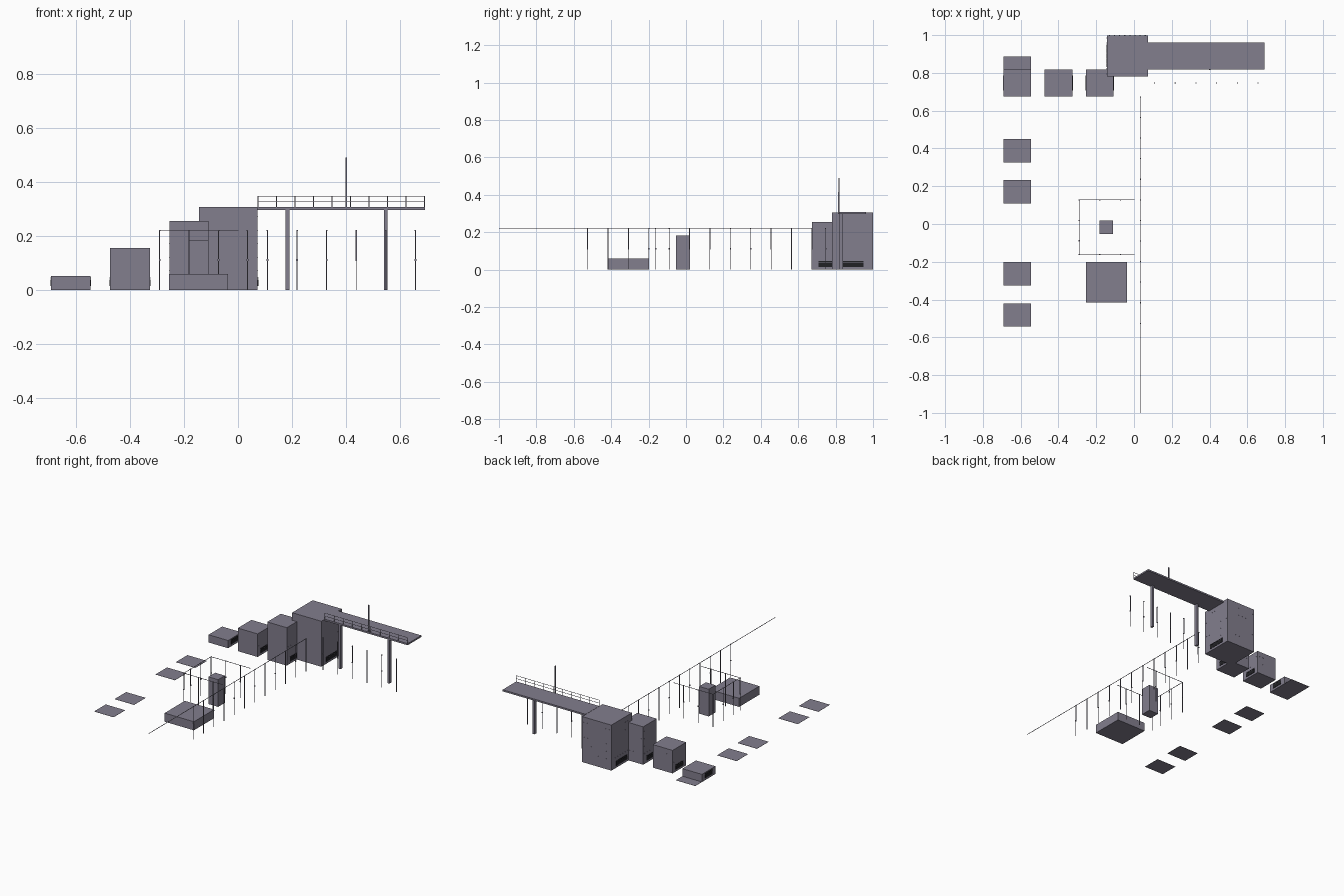
import bpy, bmesh, math
from mathutils import Vector

if "Cube" in bpy.data.objects:
    bpy.data.objects.remove(bpy.data.objects["Cube"])


def material(name, rgb):
    m = bpy.data.materials.new(name)
    m.diffuse_color = (*rgb, 1)
    m.use_nodes = True
    m.node_tree.nodes["Principled BSDF"].inputs["Base Color"].default_value = m.diffuse_color
    return m


GREY = material("concrete grey", (0.225, 0.21, 0.27))
DARK = material("near black", (0.015, 0.015, 0.018))


def boxes(name, specs, mat):
    """One object from many (x0, x1, y0, y1, z0, z1) boxes."""
    bm = bmesh.new()
    for x0, x1, y0, y1, z0, z1 in specs:
        vs = bmesh.ops.create_cube(bm, size=1)["verts"]
        for v in vs:
            v.co = ((x0, x1)[v.co.x > 0], (y0, y1)[v.co.y > 0], (z0, z1)[v.co.z > 0])
    me = bpy.data.meshes.new(name)
    bm.to_mesh(me)
    bm.free()
    me.materials.append(mat)
    ob = bpy.data.objects.new(name, me)
    bpy.context.collection.objects.link(ob)
    return ob


def post(x, y, z0, z1, r):
    return (x - r, x + r, y - r, y + r, z0, z1)


def building(name, x0, x1, y0, y1, h):
    boxes(name, [(x0, x1, y0, y1, 0, h)], GREY)
    # dark louvred doors low on both x sides
    cy, hw, t = (y0 + y1) / 2, (y1 - y0) * 0.27, 0.002
    doors = []
    for a, b in ((x0 - t, x0), (x1, x1 + t)):
        doors += [(a, b, cy - hw, cy + hw, 0.014, 0.038),
                  (a, b, cy - hw, cy + hw, 0.041, 0.046)]
    boxes(name + "_doors", doors, DARK)
    # rows of small, nearly flush window ledges
    ledges = []
    n = max(4, round((y1 - y0) / 0.028))
    t, w, s = 0.0006, 0.003, 0.001
    for r in range(int((h - 0.03) / 0.05)):
        z = 0.07 + 0.05 * r
        for i in range(n):
            f = (i + 0.5) / n
            y, x = y0 + (y1 - y0) * f, x0 + (x1 - x0) * f
            ledges += [(x0 - t, x0, y - w, y + w, z - s, z + s),
                       (x1, x1 + t, y - w, y + w, z - s, z + s),
                       (x - w, x + w, y1, y1 + t, z - s, z + s)]
    if ledges:
        boxes(name + "_window_ledges", ledges, GREY)


# row of stepped buildings
building("low_building", -0.691, -0.546, 0.674, 0.818, 0.052)
building("medium_building", -0.473, -0.326, 0.674, 0.818, 0.155)
building("tall_building", -0.254, -0.109, 0.674, 0.818, 0.255)
building("main_building", -0.144, 0.073, 0.781, 0.9992, 0.306)

# raised deck with columns
boxes("deck", [(0.073, 0.691, 0.817, 0.962, 0.296, 0.307)], GREY)
boxes("deck_columns", [(x - 0.007, x + 0.007, 0.819, 0.839, 0, 0.297)
                       for x in (0.183, 0.547)], GREY)

# railing on the front edge
r = 0.001
rail = [(0.073, 0.691, 0.818 - r, 0.818 + r, z - r, z + r) for z in (0.327, 0.347)]
rail += [post(0.074 + i * (0.616 / 9), 0.818, 0.305, 0.347, r) for i in range(10)]
boxes("deck_railing", rail, GREY)

# mast
boxes("mast", [post(0.401, 0.817, 0.297, 0.415, 0.003),
               post(0.401, 0.817, 0.415, 0.49, 0.0025)], GREY)

# courtyard blocks
boxes("small_tower", [(-0.182, -0.11, -0.054, 0.018, 0, 0.183)], GREY)
boxes("low_block", [(-0.255, -0.037, -0.416, -0.201, 0, 0.058)], GREY)

# thin ground pads
boxes("ground_pads", [(-0.691, -0.546, y, y + 0.123, 0, 0.001)
                      for y in (0.765, 0.326, 0.109, -0.325, -0.543)], GREY)

# wire posts: thin shaft with a collar half way and a cap
spots = [(0.035, 0.673 - i * 0.109) for i in range(12)]
spots += [(0.109 + i * 0.1095, 0.747) for i in range(6)]
spots += [(x, y) for x in (-0.29, -0.181, -0.072) for y in (0.128, -0.162)]
spots += [(-0.29, 0.018), (-0.29, -0.089)]
posts = []
for x, y in spots:
    posts += [post(x, y, 0, 0.11, 0.0015), post(x, y, 0.107, 0.114, 0.003),
              post(x, y, 0.11, 0.222, 0.002), post(x, y, 0.217, 0.222, 0.0028)]
boxes("wire_posts", posts, GREY)

# overhead wires
w, z = 0.0012, 0.22
boxes("overhead_wires", [
    (0.035 - w, 0.035 + w, -1, 0.673, z - w, z + w),
    (-0.29, 0.002, 0.128 - w, 0.128 + w, z - w, z + w),
    (-0.29, 0.002, -0.162 - w, -0.162 + w, z - w, z + w),
    (-0.29 - w, -0.29 + w, -0.162, 0.128, z - w, z + w)], GREY)
